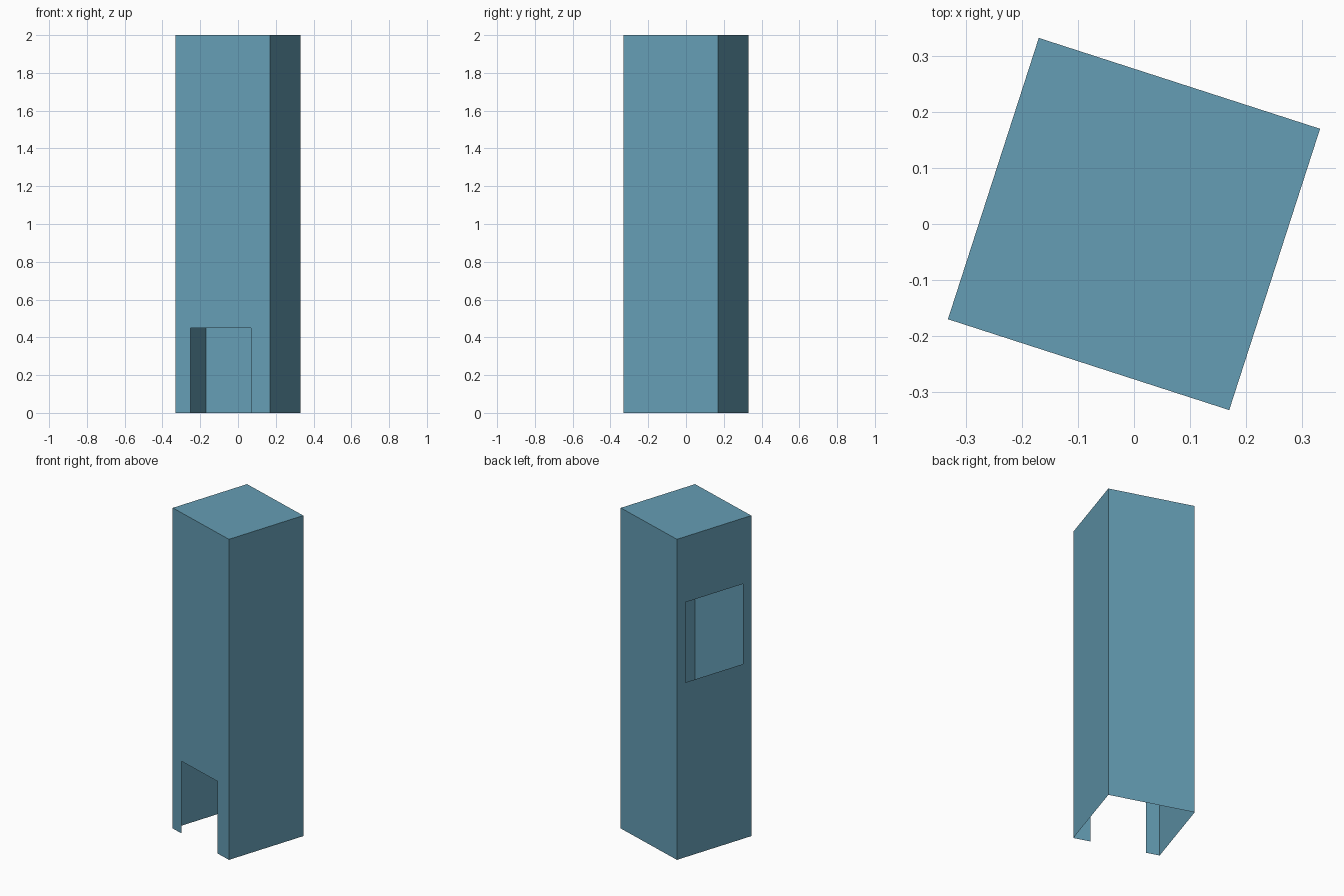
import bpy, bmesh, math
from mathutils import Matrix

if "Cube" in bpy.data.objects:
    bpy.data.objects.remove(bpy.data.objects["Cube"])

H = 0.2634            # half width of the square plan
TOP = 2.0
TURN = math.radians(-17.9)

paint = bpy.data.materials.new("blue_paint")
paint.diffuse_color = (0.13, 0.34, 0.46, 1)
paint.use_nodes = True
paint.node_tree.nodes["Principled BSDF"].inputs["Base Color"].default_value = paint.diffuse_color


def finish(name, bm, angle):
    bmesh.ops.rotate(bm, verts=bm.verts, cent=(0, 0, 0),
                     matrix=Matrix.Rotation(angle, 3, 'Z'))
    mesh = bpy.data.meshes.new(name)
    bm.to_mesh(mesh)
    bm.free()
    mesh.materials.append(paint)
    bpy.context.collection.objects.link(bpy.data.objects.new(name, mesh))


def wall(name, quarter, hole=None):
    """Thin sheet on one side of the plan; hole = (u0, u1, z0, z1)."""
    us, zs = [-H, H], [0, TOP]
    if hole:
        us = sorted({*us, *hole[:2]})
        zs = sorted({*zs, *hole[2:]})
    bm = bmesh.new()
    grid = [[bm.verts.new((u, -H, z)) for z in zs] for u in us]
    for i in range(len(us) - 1):
        for j in range(len(zs) - 1):
            if hole and us[i] == hole[0] and zs[j] == hole[2]:
                continue
            bm.faces.new((grid[i][j], grid[i + 1][j],
                          grid[i + 1][j + 1], grid[i][j + 1]))
    finish(name, bm, TURN + quarter * math.pi / 2)


# Four walls: doorway in front, window opening on the left
wall("front_wall", 0, (-0.18, 0.157, 0, 0.45))
wall("right_wall", 1)
wall("back_wall", 2)
wall("left_wall", 3, (-0.203, 0.205, 1.09, 1.59))

# Flat roof, underside left open
bm = bmesh.new()
bmesh.ops.create_grid(bm, x_segments=1, y_segments=1, size=H,
                      matrix=Matrix.Translation((0, 0, TOP)))
finish("roof", bm, TURN)
